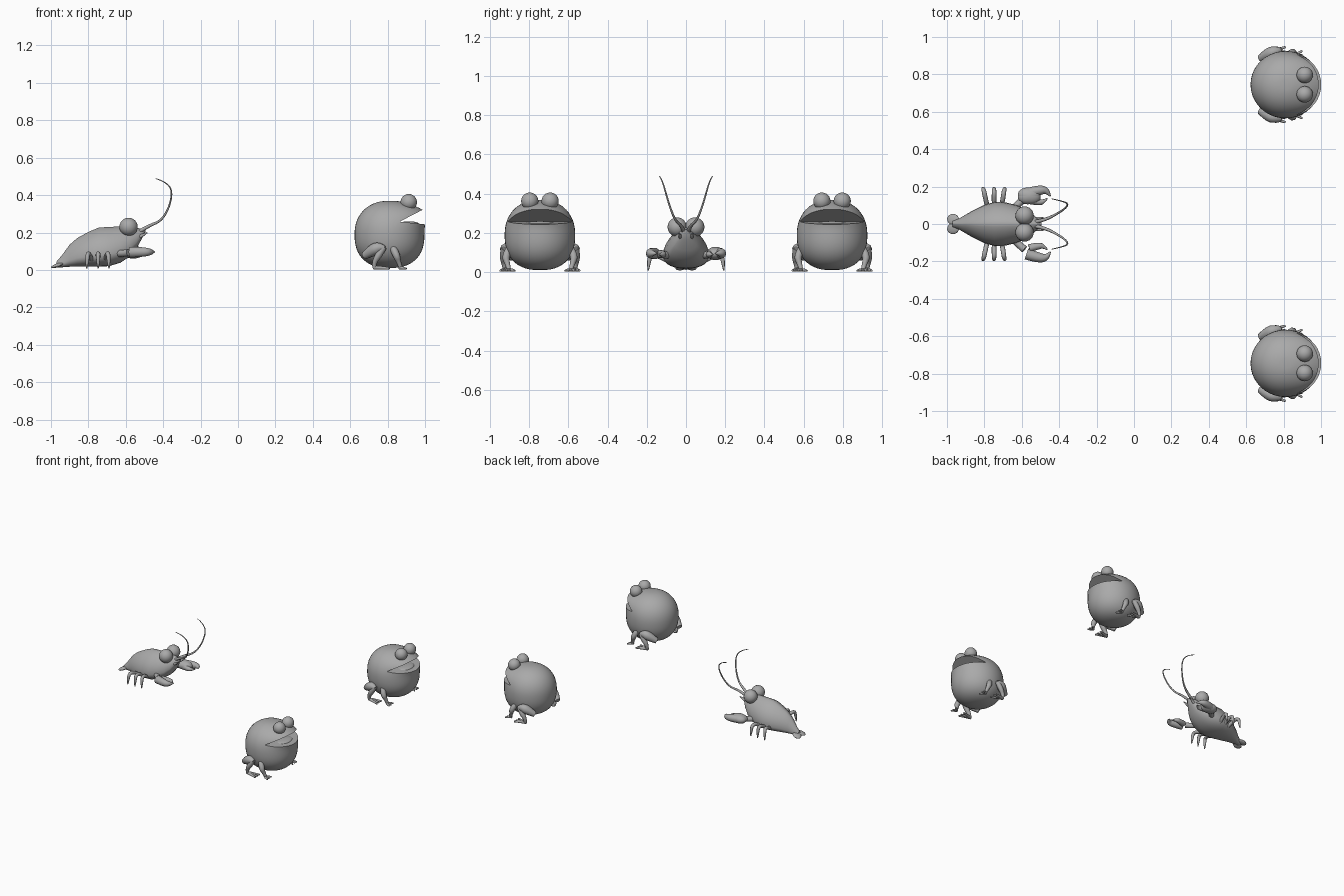
import bpy, bmesh, math
from mathutils import Vector, Matrix, Euler

if "Cube" in bpy.data.objects:
    bpy.data.objects.remove(bpy.data.objects["Cube"])

GREY = bpy.data.materials.new("plain grey")
GREY.diffuse_color = (0.4, 0.4, 0.4, 1)
GREY.use_nodes = True
GREY.node_tree.nodes["Principled BSDF"].inputs["Base Color"].default_value = GREY.diffuse_color


def finish(name, me):
    """Make an object from a mesh: grey, smooth with sharp creases."""
    me.materials.clear()
    me.materials.append(GREY)
    me.shade_smooth()
    me.set_sharp_from_angle(angle=math.radians(45))
    ob = bpy.data.objects.new(name, me)
    bpy.context.collection.objects.link(ob)
    return ob


def ellipsoid(name, c, r, rot=(0, 0, 0), seg=24):
    bm = bmesh.new()
    m = Matrix.Translation(c) @ Euler(rot).to_matrix().to_4x4() @ Matrix.Diagonal((*r, 1))
    bmesh.ops.create_uvsphere(bm, u_segments=seg, v_segments=seg // 2, radius=1, matrix=m)
    me = bpy.data.meshes.new(name)
    bm.to_mesh(me)
    bm.free()
    return finish(name, me)


def tube(name, pts):
    """Tapered smooth limb through (x, y, z, radius) points."""
    cu = bpy.data.curves.new(name, 'CURVE')
    cu.dimensions = '3D'
    cu.bevel_depth = 1
    cu.bevel_resolution = 3
    cu.use_fill_caps = True
    sp = cu.splines.new('NURBS')
    sp.points.add(len(pts) - 1)
    for p, (x, y, z, r) in zip(sp.points, pts):
        p.co = (x, y, z, 1)
        p.radius = r
    sp.order_u = 3
    sp.use_endpoint_u = True
    sp.resolution_u = 8
    tmp = bpy.data.objects.new("tmp", cu)
    bpy.context.collection.objects.link(tmp)
    dg = bpy.context.evaluated_depsgraph_get()
    me = bpy.data.meshes.new_from_object(tmp.evaluated_get(dg))
    bpy.data.objects.remove(tmp)
    return finish(name, me)


def loft(name, rings):
    """Closed skin over a list of equal-length point rings."""
    bm = bmesh.new()
    vs = [[bm.verts.new(p) for p in ring] for ring in rings]
    n = len(vs[0])
    for a, b in zip(vs, vs[1:]):
        for i in range(n):
            bm.faces.new((a[i], a[(i + 1) % n], b[(i + 1) % n], b[i]))
    bm.faces.new(vs[0])
    bm.faces.new(vs[-1])
    bmesh.ops.recalc_face_normals(bm, faces=bm.faces)
    me = bpy.data.meshes.new(name)
    bm.to_mesh(me)
    bm.free()
    return finish(name, me)


# ---------- frogs ----------
def frog_body(y0):
    rings = []
    for i in range(1, 28):
        t = -math.cos(math.pi * i / 28)
        e = 2.4 if t < 0 else 2.2
        k = (1 - abs(t) ** e) ** (1 / e)
        z = 0.19 + 0.18 * t
        lip = 0.045 * math.exp(-((z - 0.305) / 0.05) ** 2)
        ring = []
        for j in range(40):
            a = 2 * math.pi * j / 40
            c = math.cos(a)
            ring.append((0.81 + 0.187 * k * c + lip * max(c, 0) ** 0.8, y0 + 0.18 * k * math.sin(a), z))
        rings.append(ring)
    body = loft("frog_body", rings)
    # open mouth: wedge cut out of the front
    prof = [(0.865, 0.258), (0.98, 0.318), (1.1, 0.36), (1.1, 0.22), (0.99, 0.245), (0.94, 0.25)]
    wedge = loft("mouth_cutter", [[(x, y0 + s * 0.3, z) for x, z in prof] for s in (-1, 1)])
    wedge.hide_render = True
    mod = body.modifiers.new("mouth", 'BOOLEAN')
    mod.object = wedge
    mod.operation = 'DIFFERENCE'
    mod.solver = 'EXACT'
    dg = bpy.context.evaluated_depsgraph_get()
    me = bpy.data.meshes.new_from_object(body.evaluated_get(dg))
    bpy.data.objects.remove(body)
    bpy.data.objects.remove(wedge)
    finish("frog_body", me)


for y0 in (-0.745, 0.745):
    frog_body(y0)
    ellipsoid("frog_tongue", (0.915, y0, 0.248), (0.05, 0.075, 0.012))
    for s in (-1, 1):
        def P(*pts):
            return [(x, y0 + s * y, z, r) for x, y, z, r in pts]
        ellipsoid("frog_eye", (0.913, y0 + s * 0.052, 0.362), (0.044,) * 3)
        # folded hind leg and toes
        tube("frog_thigh", P((0.675, 0.14, 0.075, 0.02), (0.72, 0.165, 0.105, 0.034),
                             (0.755, 0.178, 0.122, 0.03), (0.785, 0.185, 0.115, 0.014)))
        tube("frog_shin", P((0.78, 0.183, 0.122, 0.016), (0.755, 0.187, 0.085, 0.021),
                            (0.725, 0.182, 0.035, 0.012), (0.73, 0.178, 0.012, 0.011)))
        for dy in (-0.03, 0, 0.025):
            tube("frog_hind_toe", P((0.725, 0.176, 0.013, 0.011), (0.77, 0.176 + dy * 0.5, 0.012, 0.009),
                                    (0.81, 0.176 + dy, 0.008, 0.006)))
        # front leg and fingers
        tube("frog_front_leg", P((0.825, 0.15, 0.125, 0.018), (0.845, 0.178, 0.085, 0.022),
                                 (0.86, 0.165, 0.04, 0.012), (0.87, 0.158, 0.012, 0.011)))
        for dy in (-0.03, 0, 0.022):
            tube("frog_finger", P((0.865, 0.158, 0.012, 0.01), (0.88, 0.158 + dy * 0.6, 0.011, 0.008),
                                  (0.9, 0.158 + dy, 0.007, 0.005)))

# ---------- crayfish ----------
# body stations: x, bottom z, top z, half width
stations = [(-0.97, 0.012, 0.045, 0.018), (-0.94, 0.014, 0.08, 0.027), (-0.90, 0.017, 0.135, 0.05),
            (-0.86, 0.018, 0.17, 0.073), (-0.80, 0.018, 0.203, 0.102), (-0.745, 0.018, 0.226, 0.118),
            (-0.69, 0.02, 0.23, 0.116), (-0.63, 0.038, 0.232, 0.102), (-0.58, 0.07, 0.23, 0.08),
            (-0.545, 0.11, 0.226, 0.056), (-0.515, 0.165, 0.22, 0.028), (-0.495, 0.205, 0.217, 0.007)]
rings = []
for x, zb, zt, w in stations:
    zm = zb + 0.3 * (zt - zb)
    ring = []
    for j in range(28):
        a = 2 * math.pi * j / 28
        c, s = math.cos(a), math.sin(a)
        y = math.copysign(abs(c) ** (1.35 if s > 0 else 0.85), c) * w
        ring.append((x, y, zm + s * ((zt - zm) if s > 0 else (zm - zb))))
    rings.append(ring)
loft("crayfish_body", rings)

for s in (-1, 1):
    def Q(*pts):
        return [(x, s * y, z, r) for x, y, z, r in pts]
    ellipsoid("tail_fan", (-0.967, s * 0.024, 0.024), (0.034, 0.03, 0.01), (0, -0.35, -s * 0.35))
    ellipsoid("crayfish_eye", (-0.585, s * 0.045, 0.23), (0.049,) * 3)
    # long feeler, curling up and back, with a short thick base
    tube("feeler", Q((-0.535, 0.01, 0.2, 0.011), (-0.48, 0.02, 0.235, 0.009), (-0.41, 0.055, 0.262, 0.006),
                     (-0.365, 0.085, 0.34, 0.005), (-0.35, 0.11, 0.43, 0.004), (-0.395, 0.125, 0.475, 0.003),
                     (-0.44, 0.135, 0.488, 0.002)))
    tube("short_feeler", Q((-0.54, 0.025, 0.17, 0.012), (-0.51, 0.03, 0.185, 0.009), (-0.485, 0.035, 0.2, 0.003)))
    # claw arm, palm and two fingers
    tube("claw_arm", Q((-0.65, 0.07, 0.09, 0.02), (-0.625, 0.105, 0.085, 0.018), (-0.585, 0.135, 0.093, 0.02)))
    ellipsoid("claw_palm", (-0.56, 0.15, 0.095), (0.062, 0.044, 0.034), (0, 0, s * 0.2))
    tube("claw_finger", Q((-0.575, 0.16, 0.095, 0.03), (-0.51, 0.182, 0.096, 0.028),
                          (-0.465, 0.18, 0.096, 0.018), (-0.447, 0.148, 0.096, 0.003)))
    tube("claw_thumb", Q((-0.56, 0.13, 0.092, 0.022), (-0.51, 0.115, 0.09, 0.019),
                         (-0.482, 0.12, 0.09, 0.011), (-0.463, 0.138, 0.09, 0.003)))
    # three walking legs on each side
    for x, lean in ((-0.795, -0.02), (-0.748, 0), (-0.7, 0.015)):
        tube("walking_leg", Q((x - lean * 0.6, 0.09, 0.055, 0.012), (x, 0.14, 0.085, 0.013),
                              (x + lean * 0.4, 0.182, 0.088, 0.012), (x + lean * 0.6, 0.19, 0.045, 0.01),
                              (x + lean * 0.7, 0.193, 0.008, 0.003)))
